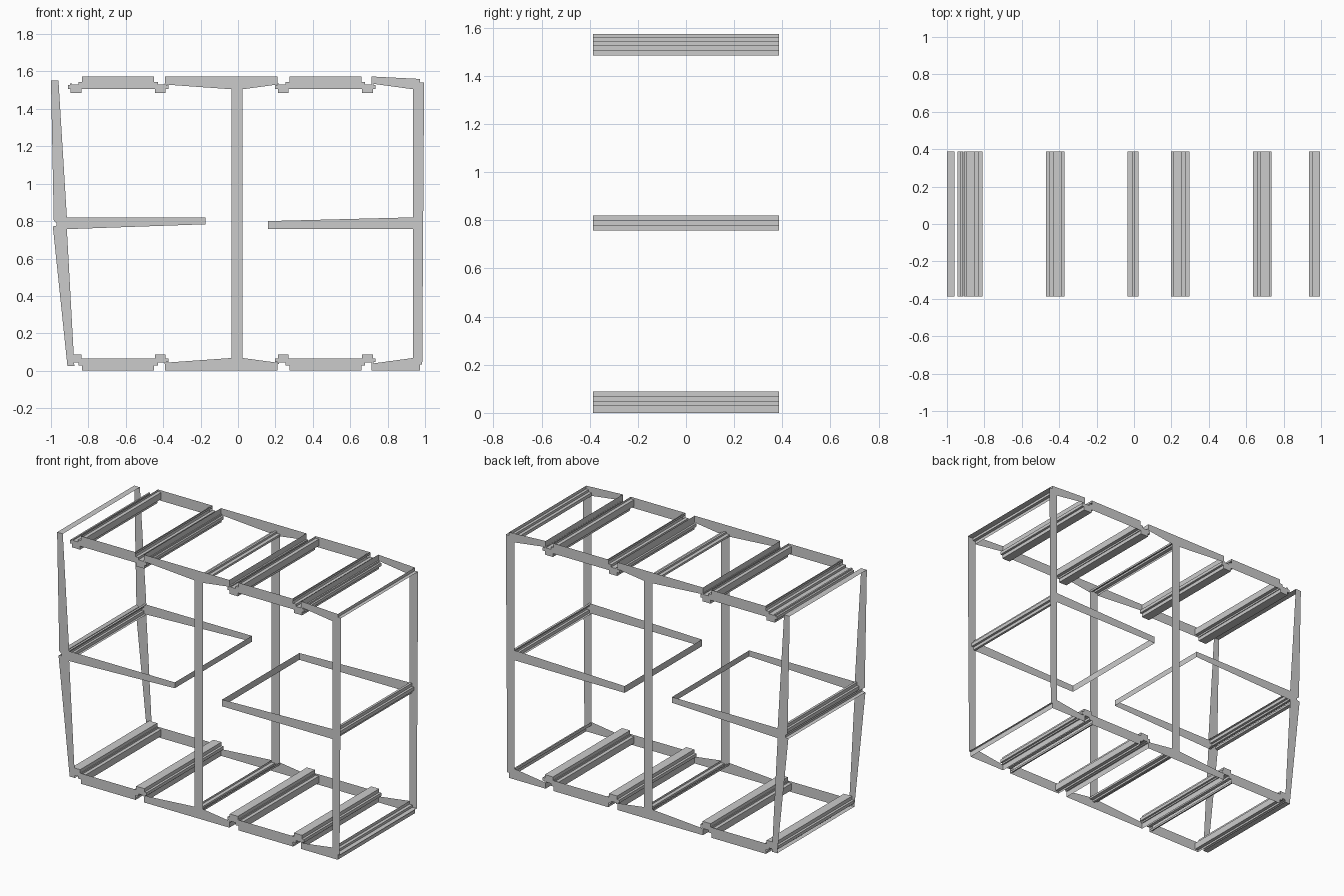
import bpy, bmesh

W = 0.387    # half depth
H = 1.573    # overall height


def part(name, outline=None, strips=(), flip=False):
    """Flat outline on the front and back planes, plus strips running between them."""
    bm = bmesh.new()

    def vert(p, y):
        return bm.verts.new((p[0], y, H - p[1] if flip else p[1]))

    if outline:
        for y in (-W, W):
            bm.faces.new([vert(p, y) for p in outline])
    for path in strips:
        a = [vert(p, -W) for p in path]
        b = [vert(p, W) for p in path]
        for i in range(len(path) - 1):
            bm.faces.new((a[i], a[i + 1], b[i + 1], b[i]))
    bmesh.ops.remove_doubles(bm, verts=bm.verts, dist=1e-5)
    bmesh.ops.recalc_face_normals(bm, faces=bm.faces)
    me = bpy.data.meshes.new(name)
    bm.to_mesh(me)
    bm.free()
    ob = bpy.data.objects.new(name, me)
    bpy.context.collection.objects.link(ob)
    return ob


# interlocking edge: (distance outward from panel end, height)
JOINT = [(0, 1.545), (.02, 1.545), (.02, 1.53), (.055, 1.53), (.055, 1.537),
         (.065, 1.537), (.065, 1.527), (.077, 1.527), (.077, 1.507), (.062, 1.507),
         (.062, 1.485), (.005, 1.485), (.005, 1.507), (0, 1.507)]
TENON = [(0, 1.507), (0, 1.518), (-.022, 1.518), (-.022, 1.56), (0, 1.56), (0, H)]

for flip, side in ((False, "top"), (True, "bottom")):
    # two flat panels per side, with a joint at each end
    for x0, x1, where in ((-.833, -.449, "left"), (.275, .659, "right")):
        part(f"{side}_panel_{where}",
             [(x0, H), (x1, H), (x1, 1.507), (x0, 1.507)], flip=flip)
        for x, d, end in ((x0, -1, "outer"), (x1, 1, "inner")):
            pts = [(x + d * o, z) for o, z in JOINT]
            ten = [(x + d * o, z) for o, z in TENON]
            part(f"{side}_{where}_joint_{end}", pts, [pts, ten], flip)

    # tapered centre flange with the socket for the post
    part(f"{side}_centre_flange",
         [(-.39, H), (.21, H), (.21, 1.53), (.025, 1.505), (-.035, 1.505), (-.39, 1.53)],
         [[(-.39, H), (-.39, 1.53)], [(.21, H), (.21, 1.53)],
          [(-.035, 1.505), (-.035, 1.518), (-.012, 1.518), (-.012, 1.53),
           (.002, 1.53), (.002, 1.518), (.025, 1.518), (.025, 1.505)]], flip)

    # right corner arm and its stepped corner
    xo = .972
    zo = H if flip else 1.56
    part(f"{side}_right_arm",
         [(.715, H), (xo, zo), (xo, 1.54), (.935, 1.505), (.715, 1.535)],
         [[(.715, H), (.715, 1.535)],
          [(xo, zo), (xo, 1.54), (.985 if flip else .995, 1.54)],
          [(.935, 1.505), (.935, 1.525), (.955, 1.525), (.955, 1.54), (xo, 1.54)]], flip)

# uprights
part("centre_post", [(-.035, .068), (.025, .068), (.025, 1.505), (-.035, 1.505)])
part("right_post", [(.935, .068), (.972, .033), (.985, .033), (.995, 1.54),
                    (.972, 1.54), (.935, 1.505)])
part("left_post_upper", [(-1, 1.553), (-.96, 1.553), (-.915, .82), (-.915, .79),
                         (-.97, .79), (-.985, .802)],
     [[(-1, 1.553), (-.96, 1.553)], [(-.985, .802), (-.97, .79), (-.97, .776)]])
part("left_post_lower", [(-.99, .772), (-.97, .776), (-.97, .79), (-.915, .79),
                         (-.915, .757), (-.875, .025), (-.912, .025)],
     [[(-.99, .772), (-.97, .776)], [(-.912, .025), (-.875, .025)]])

# tapered shelves with end caps and post sockets
part("left_shelf", [(-.915, .82), (-.173, .82), (-.173, .783), (-.915, .757)],
     [[(-.173, .82), (-.173, .783)],
      [(-.915, .82), (-.93, .82), (-.93, .80), (-.945, .80), (-.945, .777),
       (-.93, .777), (-.93, .757), (-.915, .757)]])
part("right_shelf", [(.935, .82), (.16, .80), (.16, .757), (.935, .757)],
     [[(.16, .80), (.16, .757)],
      [(.935, .82), (.95, .82), (.95, .80), (.965, .80), (.965, .777),
       (.95, .777), (.95, .757), (.935, .757)]])
